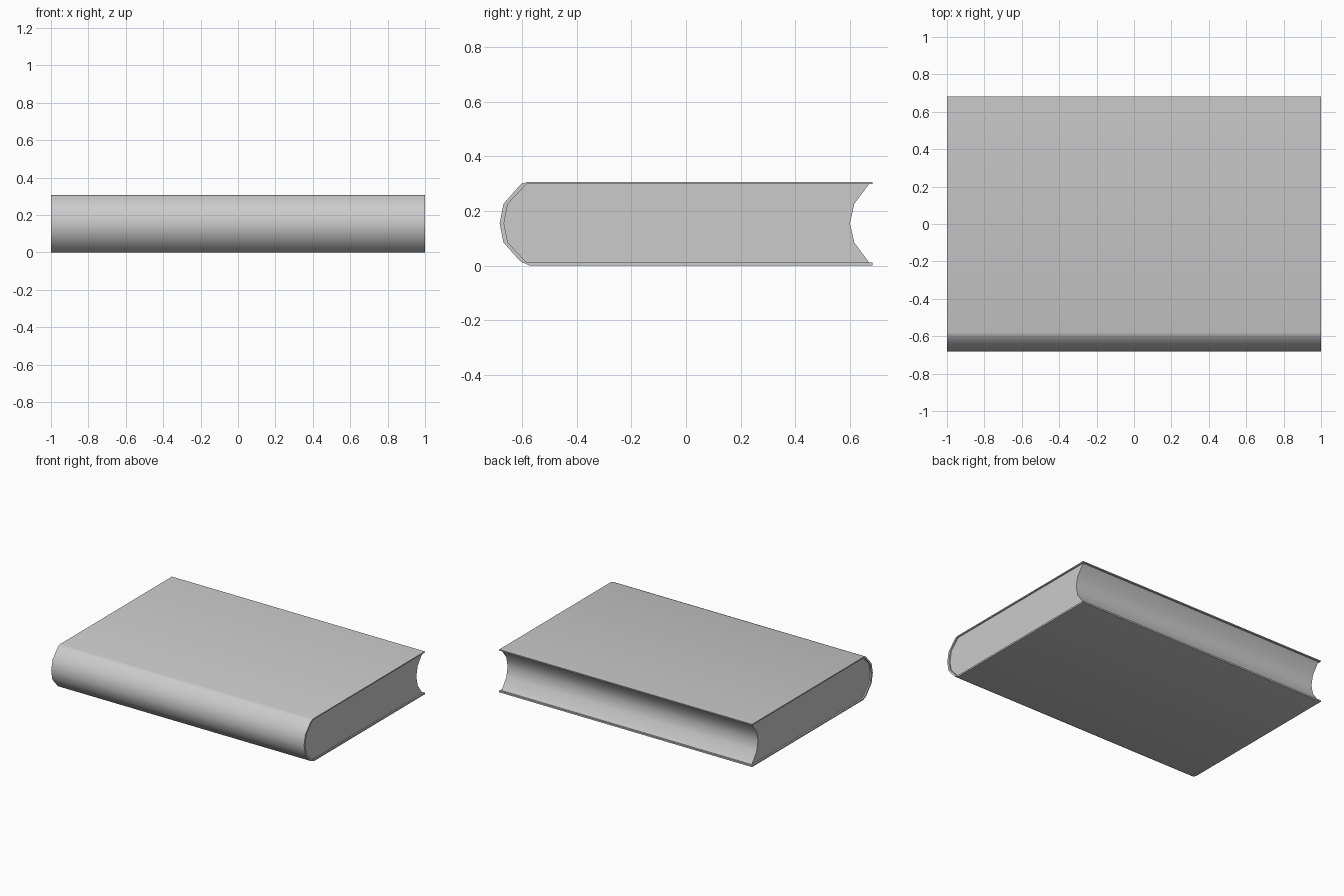
import bpy, bmesh, math

if "Cube" in bpy.data.objects:
    bpy.data.objects.remove(bpy.data.objects["Cube"])


def extrude_profile(name, profile, half_length):
    """Extrude a closed (y, z) outline along x, centred on x = 0."""
    bm = bmesh.new()
    face = bm.faces.new([bm.verts.new((-half_length, y, z)) for y, z in profile])
    out = bmesh.ops.extrude_face_region(bm, geom=[face])
    verts = [g for g in out["geom"] if isinstance(g, bmesh.types.BMVert)]
    bmesh.ops.translate(bm, verts=verts, vec=(2 * half_length, 0, 0))
    bmesh.ops.recalc_face_normals(bm, faces=bm.faces)
    mesh = bpy.data.meshes.new(name)
    bm.to_mesh(mesh)
    bm.free()
    obj = bpy.data.objects.new(name, mesh)
    bpy.context.collection.objects.link(obj)
    bpy.ops.object.select_all(action='DESELECT')
    obj.select_set(True)
    bpy.context.view_layer.objects.active = obj
    bpy.ops.object.shade_smooth_by_angle(angle=math.radians(50))
    return obj


# Rounded spine outlines, top to bottom
outer = [(-0.58, 0.306), (-0.603, 0.299), (-0.668, 0.226), (-0.682, 0.154),
         (-0.668, 0.084), (-0.605, 0.014), (-0.572, 0.0)]
inner = [(-0.583, 0.298), (-0.652, 0.226), (-0.666, 0.154),
         (-0.652, 0.084), (-0.583, 0.011)]

# Cover: thin boards wrapped around the spine
cover = [(0.682, 0.306)] + outer + [(0.682, 0.0), (0.682, 0.011)]
cover += inner[::-1] + [(0.682, 0.298)]
extrude_profile("cover", cover, 1.0)

# Page block: round at the spine, hollow at the fore edge
fore_edge = [(0.67, 0.011), (0.616, 0.084), (0.6, 0.154), (0.616, 0.226), (0.67, 0.298)]
extrude_profile("pages", inner + fore_edge, 0.99)
